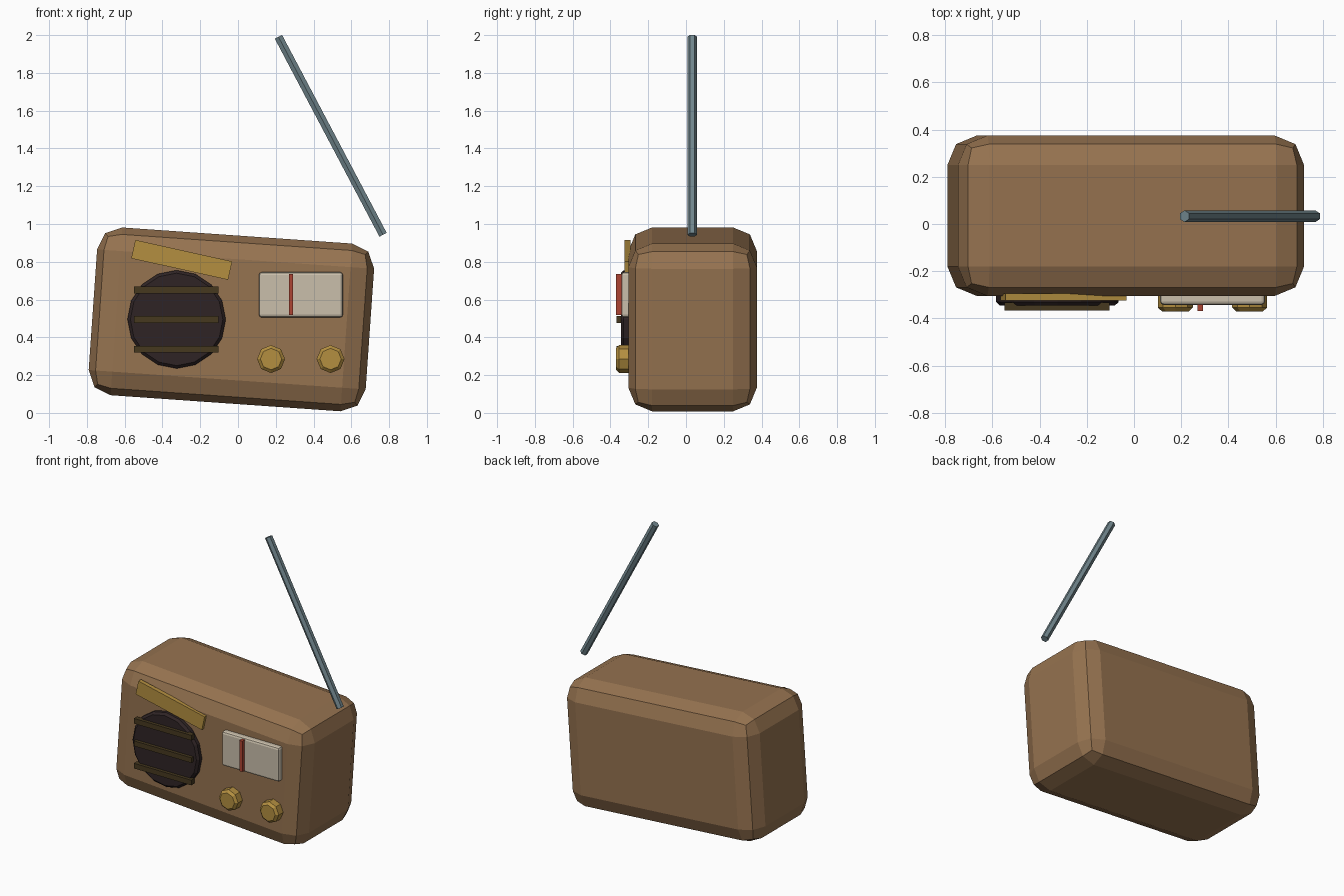
import bpy
from math import radians, pi
from mathutils import Vector

if "Cube" in bpy.data.objects:
    bpy.data.objects.remove(bpy.data.objects["Cube"])


def material(name, code):
    # sRGB hex to linear colour
    rgb = [int(code[i:i + 2], 16) / 255 for i in (0, 2, 4)]
    rgb = [c / 12.92 if c <= 0.04045 else ((c + 0.055) / 1.055) ** 2.4 for c in rgb]
    mat = bpy.data.materials.new(name)
    mat.use_nodes = True
    mat.diffuse_color = (*rgb, 1)
    mat.node_tree.nodes["Principled BSDF"].inputs["Base Color"].default_value = (*rgb, 1)
    return mat


wood = material("brown wood", "967350")
gold = material("brass", "B48F40")
black = material("dark speaker", "2F2425")
slat = material("dark bronze", "46381F")
cream = material("cream", "CABFAB")
red = material("red", "AD4432")
steel = material("blue grey steel", "70858C")


def finish(name, mat, bevel, segments):
    obj = bpy.context.object
    obj.name = name
    obj.data.materials.append(mat)
    if bevel:
        mod = obj.modifiers.new("Bevel", 'BEVEL')
        mod.width = bevel
        mod.segments = segments
        mod.limit_method = 'ANGLE'
        mod.angle_limit = radians(50)
    return obj


def box(name, mat, center, size, tilt=0, bevel=0, segments=1):
    bpy.ops.mesh.primitive_cube_add(size=1, location=center)
    obj = bpy.context.object
    obj.scale = size
    bpy.ops.object.transform_apply(location=False, rotation=False, scale=True)
    obj.rotation_euler.y = radians(tilt)
    return finish(name, mat, bevel, segments)


def disc(name, mat, x, z, radius, front, back, sides, bevel):
    bpy.ops.mesh.primitive_cylinder_add(
        vertices=sides, radius=radius, depth=back - front,
        location=(x, (front + back) / 2, z), rotation=(pi / 2, 0, 0))
    return finish(name, mat, bevel, 1)


# Leaning cabinet with rounded corners
box("cabinet", wood, (-0.035, 0.035, 0.495), (1.47, 0.68, 0.89), 4, 0.125, 2)

# Speaker with three slats
disc("speaker", black, -0.325, 0.495, 0.26, -0.345, -0.26, 16, 0)
bpy.context.object.modifiers.new("Bevel", 'BEVEL').width = 0.015
bpy.context.object.modifiers["Bevel"].segments = 1
bpy.context.object.modifiers["Bevel"].limit_method = 'ANGLE'
for i in range(3):
    box("speaker_slat", slat, (-0.327, -0.35, 0.337 + 0.157 * i), (0.445, 0.035, 0.036))

# Crooked brass strip
box("brass_strip", gold, (-0.298, -0.31, 0.81), (0.525, 0.03, 0.1), 12.5)

# Tuning window and needle
box("tuning_window", cream, (0.333, -0.31, 0.625), (0.445, 0.065, 0.24), 0, 0.015, 2)
box("tuning_needle", red, (0.281, -0.352, 0.627), (0.022, 0.035, 0.215))

# Knobs
for x in (0.175, 0.49):
    disc("knob", gold, x, 0.285, 0.074, -0.37, -0.28, 8, 0.016)

# Slanted aerial
foot, tip = Vector((0.768, 0.033, 0.943)), Vector((0.214, 0.033, 1.991))
bpy.ops.mesh.primitive_cylinder_add(
    vertices=6, radius=0.025, depth=(tip - foot).length, location=(foot + tip) / 2)
bpy.context.object.rotation_euler.y = (tip - foot).to_2d().x / abs((tip - foot).x) * Vector((0, 0, 1)).angle(tip - foot)
finish("aerial", steel, 0, 1)
